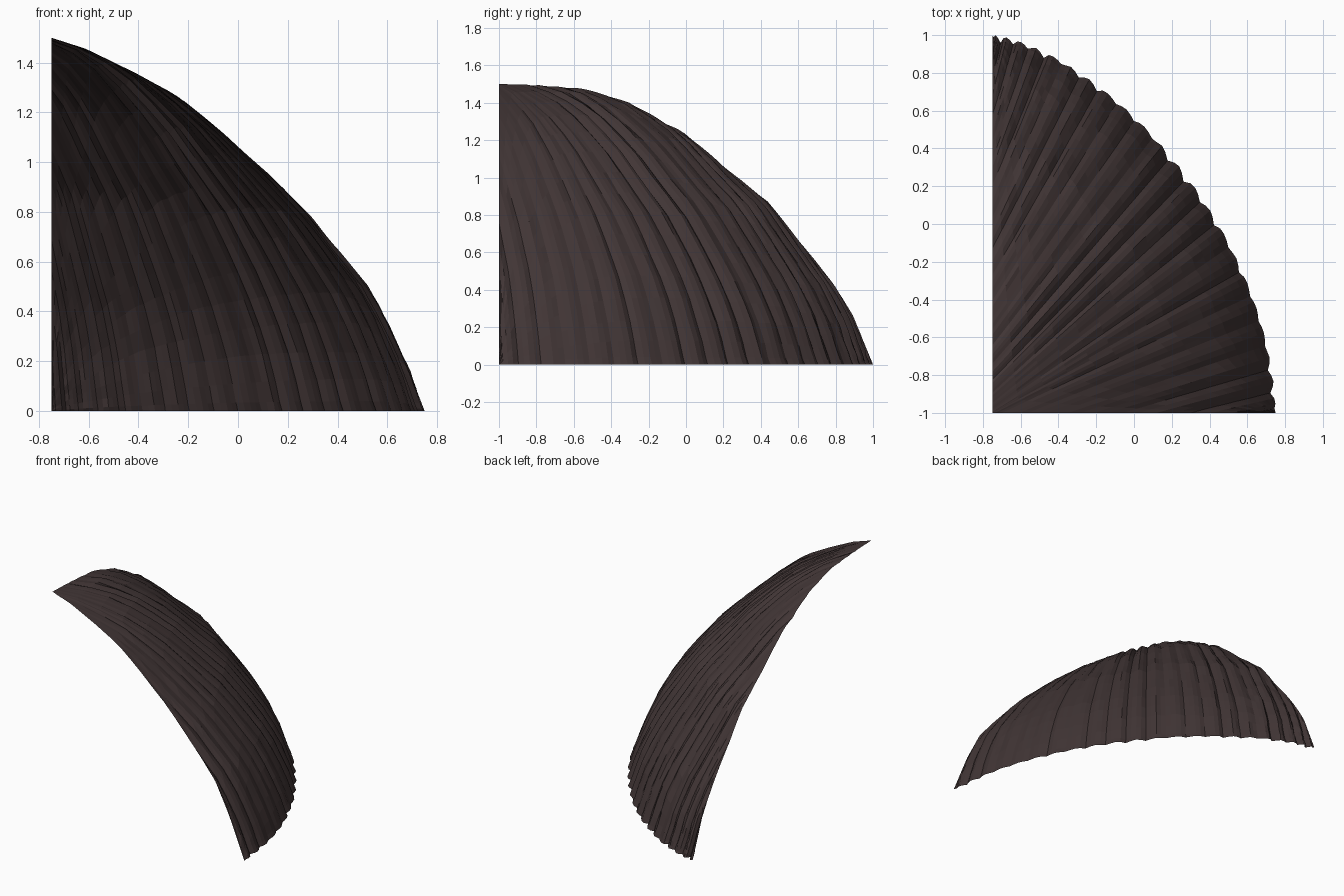
import bpy, bmesh, math, random

if "Cube" in bpy.data.objects:
    bpy.data.objects.remove(bpy.data.objects["Cube"])

random.seed(7)
W, D, H = 1.5, 2.0, 1.5              # extents of the quarter dome
PU, PV = 1.5, 1.8                    # roundness of the plan along x and y
RIDGES, SUB, ROWS = 22, 4, 16
COLS = RIDGES * SUB
CORNER = 24                          # column that starts at the apex

# height against distance from the apex, along the front edge and the side edge
FRONT = [(0, 1.5), (.1, 1.45), (.23, 1.355), (.335, 1.27), (.45, 1.135), (.57, .97),
         (.7, .78), (.85, .5), (.9, .365), (.965, .15), (1, 0)]
SIDE = [(0, 1.5), (.1, 1.495), (.23, 1.475), (.35, 1.4), (.5, 1.235), (.62, 1.03),
        (.72, .87), (.82, .62), (.9, .42), (.95, .25), (1, 0)]


def interp(table, x):
    for (x0, y0), (x1, y1) in zip(table, table[1:]):
        if x <= x1:
            return y0 + (y1 - y0) * (x - x0) / (x1 - x0)
    return table[-1][1]


def plan_radius(u, v):
    """Distance from the corner as a fraction of the way to the curved edge."""
    lo, hi = 1e-6, 1.5
    for _ in range(40):
        m = (lo + hi) / 2
        if (u / W / m) ** PU + (v / D / m) ** PV > 1:
            lo = m
        else:
            hi = m
    return hi


def height(u, v):
    u, v = max(u, 0), max(v, 0)
    if u + v < 1e-6:
        return H
    rho = plan_radius(u, v)
    w = min(1, (v / D / rho) ** PV)
    rho = 1 if rho > .99999 else rho
    return (1 - w) * interp(FRONT, rho) + w * interp(SIDE, rho)


def border(j):
    """Start of a strand on the two straight edges, seen from above."""
    if j <= CORNER:
        return W * (1 - j / CORNER) ** 1.9, 0
    return 0, D * ((j - CORNER) / (COLS - CORNER)) ** 1.75


def eave(j):
    """End of a strand on the curved bottom edge."""
    t = j / COLS * math.pi / 2
    return W * max(0, math.cos(t)) ** (2 / PU), D * math.sin(t) ** (2 / PV)


# irregular stepped ridges: each strand swells and then drops to the next,
# and fades in at its own distance from the top
offsets, begins = [], []
for r in range(RIDGES):
    amp, begin = random.uniform(.4, 1.2), random.uniform(-.3, .35)
    offsets += [-.017 * amp, -.006 * amp, 0, -.005 * amp]
    begins += [begin] * SUB
offsets[0] = 0
offsets.append(0)
begins.append(0)

bm = bmesh.new()
grid = []
for j in range(COLS + 1):
    (u0, v0), (u1, v1) = border(j), eave(j)
    column = []
    for i in range(ROWS + 1):
        t = 1 - (1 - i / ROWS) ** 1.7
        u, v = u0 + (u1 - u0) * t, v0 + (v1 - v0) * t
        z = height(u, v)
        near = min(1, math.hypot(u, v) / .6)
        grow = min(1, max(.15, (t - begins[j]) / .5))
        jitter = random.uniform(-.003, .001) if 0 < i < ROWS and 0 < j < COLS else 0
        k = 1 + (offsets[j] * grow + jitter) * near
        column.append(bm.verts.new((u * k - W / 2, v * k - D / 2, z * k)))
    grid.append(column)
for a, b in zip(grid, grid[1:]):
    for i in range(ROWS):
        bm.faces.new((a[i], a[i + 1], b[i + 1], b[i]))
bmesh.ops.remove_doubles(bm, verts=bm.verts[:], dist=.0005)

# thatched quarter dome, one open sheet
mesh = bpy.data.meshes.new("thatch_corner")
bm.to_mesh(mesh)
bm.free()
mat = bpy.data.materials.new("dark brown thatch")
mat.diffuse_color = (.053, .036, .036, 1)
mat.use_nodes = True
mat.node_tree.nodes["Principled BSDF"].inputs["Base Color"].default_value = mat.diffuse_color
mesh.materials.append(mat)
obj = bpy.data.objects.new("thatch_corner", mesh)
bpy.context.collection.objects.link(obj)
